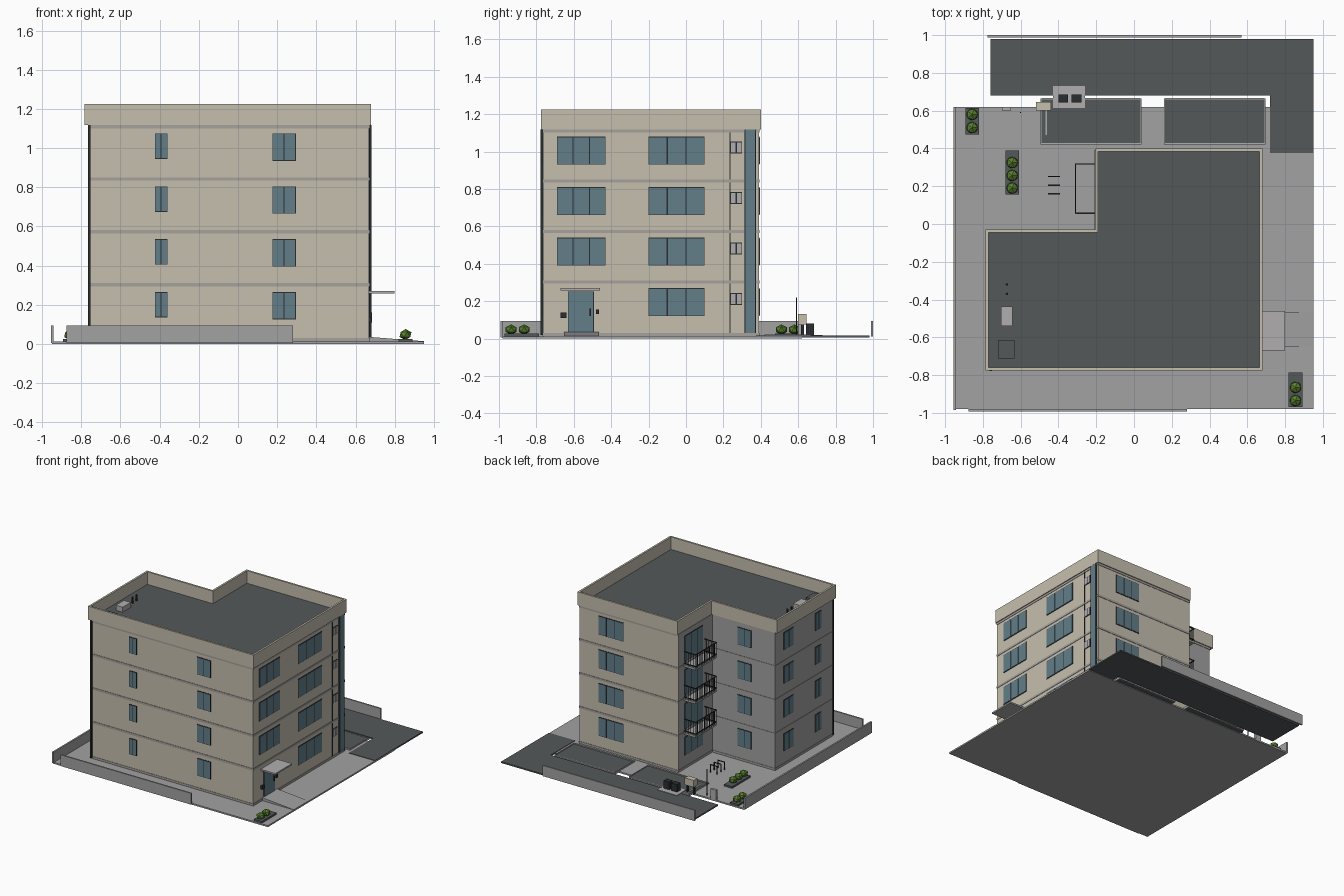
import bpy, bmesh, math
from mathutils import Matrix, Vector

if "Cube" in bpy.data.objects:
    bpy.data.objects.remove(bpy.data.objects["Cube"])


def material(name, r, g, b):
    m = bpy.data.materials.new(name)
    lin = [((c / 255 + 0.055) / 1.055) ** 2.4 for c in (r, g, b)]
    m.diffuse_color = (*lin, 1)
    m.use_nodes = True
    m.node_tree.nodes["Principled BSDF"].inputs["Base Color"].default_value = m.diffuse_color
    return m


BEIGE = material("beige plaster", 198, 191, 175)
GREY = material("concrete grey", 162, 162, 162)
BAND = material("band grey", 166, 161, 156)
ASPHALT = material("asphalt", 84, 88, 90)
GLASS = material("blue glass", 98, 126, 138)
DARK = material("dark metal", 42, 45, 48)
LIGHT = material("light grey", 176, 174, 174)
GREEN = material("leaf green", 88, 128, 46)


def finish(name, bm, mats):
    bmesh.ops.recalc_face_normals(bm, faces=bm.faces)
    me = bpy.data.meshes.new(name)
    bm.to_mesh(me)
    bm.free()
    for m in mats:
        me.materials.append(m)
    ob = bpy.data.objects.new(name, me)
    bpy.context.collection.objects.link(ob)
    return ob


def add_box(bm, x0, x1, y0, y1, z0, z1):
    c = Vector((x0 + x1, y0 + y1, z0 + z1)) / 2
    s = Matrix.Diagonal((abs(x1 - x0), abs(y1 - y0), abs(z1 - z0), 1))
    bmesh.ops.create_cube(bm, size=1, matrix=Matrix.Translation(c) @ s)


def boxes(name, mat, *dims):
    bm = bmesh.new()
    for d in dims:
        add_box(bm, *d)
    return finish(name, bm, [mat])


def l_shape(x0, x1, y0, y1, nx, ny):
    return [(x0, y0), (x1, y0), (x1, y1), (nx, y1), (nx, ny), (x0, ny)]


def prism(name, pts, z0, z1, mats):
    bm = bmesh.new()
    f = bm.faces.new([bm.verts.new((x, y, z0)) for x, y in pts])
    r = bmesh.ops.extrude_face_region(bm, geom=[f])
    top = [v for v in r["geom"] if isinstance(v, bmesh.types.BMVert)]
    bmesh.ops.translate(bm, verts=top, vec=(0, 0, z1 - z0))
    return finish(name, bm, mats)


def ring(name, outer, inner, z0, z1, mat):
    bm = bmesh.new()
    loops = [[bm.verts.new((x, y, z)) for x, y in p]
             for p, z in ((outer, z0), (outer, z1), (inner, z1), (inner, z0))]
    n = len(outer)
    for k in range(4):
        a, b = loops[k], loops[(k + 1) % 4]
        for i in range(n):
            j = (i + 1) % n
            bm.faces.new((a[i], a[j], b[j], b[i]))
    return finish(name, bm, [mat])


# Building shell: rear notch walls and left wall are concrete, the rest plaster
WALL = l_shape(-0.76, 0.67, -0.765, 0.39, -0.205, -0.04)
shell = prism("building_walls", WALL, 0.012, 1.12, [BEIGE, GREY])
for p in shell.data.polygons:
    c, n = p.center, p.normal
    if n.x < -0.5 or (n.y > 0.5 and c.y < 0.1):
        p.material_index = 1

# Parapet, roof and floor bands
ring("parapet", l_shape(-0.785, 0.68, -0.775, 0.40, -0.205, -0.03),
     l_shape(-0.77, 0.665, -0.76, 0.385, -0.19, -0.045), 1.118, 1.225, BEIGE)
prism("roof_deck", l_shape(-0.77, 0.665, -0.76, 0.385, -0.19, -0.045), 1.119, 1.125, [ASPHALT])
for i, z in enumerate((0.022, 0.303, 0.573, 0.843, 1.11)):
    ring(f"floor_band_{i}", l_shape(-0.763, 0.673, -0.768, 0.393, -0.208, -0.037),
         WALL, z - 0.009, z + 0.008, BAND)


# Windows: thin dark frame plate with separate panes
def window(name, axis, at, sign, u0, u1, z0, z1, panes, glass=GLASS):
    def plate(bm, a, b, c, d, depth):
        lo, hi = sorted((at - sign * 0.002, at + sign * depth))
        add_box(bm, *((lo, hi, a, b) if axis == "x" else (a, b, lo, hi)), c, d)
    frame, pane = bmesh.new(), bmesh.new()
    plate(frame, u0, u1, z0, z1, 0.003)
    w = (u1 - u0) / panes
    for i in range(panes):
        plate(pane, u0 + i * w + 0.003, u0 + (i + 1) * w - 0.003, z0 + 0.004, z1 - 0.004, 0.005)
    finish(name + "_frame", frame, [DARK])
    finish(name + "_glass", pane, [glass])


for k in range(4):
    z = 0.27 * k
    window(f"front_narrow_window_{k}", "y", -0.765, -1, -0.425, -0.36, z + 0.135, z + 0.265, 2)
    window(f"front_wide_window_{k}", "y", -0.765, -1, 0.175, 0.295, z + 0.125, z + 0.265, 2)
    window(f"right_wide_window_{k}", "x", 0.67, 1, -0.20, 0.10, z + 0.12, z + 0.27, 3)
    window(f"right_small_window_{k}", "x", 0.67, 1, 0.237, 0.30, z + 0.18, z + 0.243, 2, LIGHT)
    window(f"back_window_{k}", "y", 0.39, 1, 0.28, 0.50, z + 0.12, z + 0.27, 3)
    window(f"notch_window_{k}", "y", -0.04, 1, -0.55, -0.43, z + 0.125, z + 0.265, 2)
    window(f"left_window_a_{k}", "x", -0.76, -1, -0.27, -0.15, z + 0.125, z + 0.265, 2)
    window(f"left_window_b_{k}", "x", -0.76, -1, -0.62, -0.545, z + 0.125, z + 0.265, 2)
    window(f"balcony_window_{k}", "x", -0.205, -1, 0.08, 0.31,
           z + (0.06 if k else 0.12), z + 0.265, 3)
    if k:
        window(f"right_front_window_{k}", "x", 0.67, 1, -0.69, -0.43, z + 0.12, z + 0.27, 3)

# Balconies with railings
for k in range(1, 4):
    z = 0.27 * k + 0.03
    boxes(f"balcony_slab_{k}", GREY, (-0.31, -0.2, 0.055, 0.32, z - 0.01, z + 0.008))
    t = 0.004
    rails = []
    for h in (z + 0.016, z + 0.11):
        rails += [(-0.312, -0.306, 0.055, 0.32, h, h + 0.006),
                  (-0.31, -0.205, 0.054, 0.06, h, h + 0.006),
                  (-0.31, -0.205, 0.315, 0.321, h, h + 0.006)]
    for i in range(13):
        y = 0.056 + i * 0.0215
        rails.append((-0.311, -0.307, y, y + t, z, z + 0.112))
    for i in range(1, 5):
        x = -0.31 + i * 0.022
        for y in (0.055, 0.316):
            rails.append((x, x + t, y, y + t, z, z + 0.112))
    boxes(f"balcony_railing_{k}", DARK, *rails)

# Glazed strip, downpipe and cable
boxes("glazed_strip", GLASS, (0.665, 0.679, 0.318, 0.37, 0.03, 1.118))
boxes("strip_edges", DARK, (0.665, 0.681, 0.314, 0.318, 0.03, 1.118),
      (0.665, 0.681, 0.37, 0.374, 0.03, 1.118))
boxes("downpipe", DARK, (-0.765, -0.752, -0.779, -0.765, 0.02, 1.118))
boxes("wall_cable", DARK, (0.668, 0.673, 0.233, 0.237, 0.03, 1.118))

# Entrance
window("entrance_door", "x", 0.67, 1, -0.632, -0.493, 0.03, 0.252, 1)
boxes("door_handle", DARK, (0.672, 0.684, -0.515, -0.507, 0.12, 0.16))
boxes("canopy", LIGHT, (0.67, 0.80, -0.67, -0.46, 0.258, 0.27))
boxes("entrance_boxes", DARK, (0.67, 0.685, -0.67, -0.64, 0.11, 0.138),
      (0.67, 0.68, -0.482, -0.464, 0.13, 0.155))
ramp = boxes("entrance_ramp", GREY, (0.67, 0.95, -0.652, -0.465, 0.008, 0.036))
for v in ramp.data.vertices:
    if v.co.x > 0.9 and v.co.z > 0.02:
        v.co.z = 0.014

# Ground, road and parking
boxes("ground_slab", GREY, (-0.95, 0.95, -0.98, 0.62, 0.0, 0.012))
prism("road", [(-0.76, 0.68), (0.72, 0.68), (0.72, 0.375), (0.95, 0.375), (0.95, 0.98), (-0.76, 0.98)],
      0.005, 0.016, [ASPHALT])
for i, (a, b) in enumerate(((-0.49, 0.035), (0.165, 0.69))):
    boxes(f"parking_pad_{i}", ASPHALT, (a, b, 0.43, 0.665, 0.005, 0.016))
    boxes(f"parking_kerb_{i}", LIGHT, (a - 0.006, b + 0.006, 0.42, 0.43, 0.005, 0.022),
          (a - 0.006, a, 0.42, 0.665, 0.005, 0.022), (b, b + 0.006, 0.42, 0.665, 0.005, 0.022),
          (a, b, 0.659, 0.667, 0.005, 0.018))

# Boundary walls
boxes("left_boundary_wall", GREY, (-0.955, -0.942, -0.985, 0.62, 0.005, 0.095))
boxes("front_boundary_wall", GREY, (-0.875, 0.28, -0.992, -0.98, 0.005, 0.095))
boxes("back_boundary_wall", GREY, (-0.775, 0.57, 0.988, 1.0, 0.01, 0.095))

# Planters with faceted bushes
for i, (x, y0, y1, ys) in enumerate(((-0.645, 0.155, 0.39, (0.325, 0.257, 0.19)),
                                     (-0.857, 0.475, 0.615, (0.58, 0.51)),
                                     (0.855, -0.97, -0.785, (-0.865, -0.935)))):
    boxes(f"planter_{i}", ASPHALT, (x - 0.036, x + 0.036, y0, y1, 0.01, 0.026))
    bm = bmesh.new()
    for y in ys:
        bmesh.ops.create_icosphere(bm, subdivisions=1, radius=1, matrix=Matrix.Translation(
            (x, y, 0.048)) @ Matrix.Diagonal((0.034, 0.034, 0.028, 1)))
    finish(f"bushes_{i}", bm, [GREEN])

# Bin area, cabinet, sign and post
boxes("bin_pad", LIGHT, (-0.43, -0.26, 0.615, 0.73, 0.008, 0.02))
boxes("bins", DARK, *[(x - 0.026, x + 0.026, 0.642, 0.685, 0.02, 0.08) for x in (-0.375, -0.305)])
boxes("cabinet", BEIGE, (-0.52, -0.44, 0.60, 0.645, 0.075, 0.13))
boxes("cabinet_legs", DARK, (-0.515, -0.505, 0.615, 0.63, 0.01, 0.076),
      (-0.455, -0.445, 0.615, 0.63, 0.01, 0.076))
boxes("notice_box", LIGHT, (-0.70, -0.65, 0.60, 0.62, 0.012, 0.09))
boxes("post", DARK, (-0.603, -0.597, 0.587, 0.593, 0.01, 0.22))
boxes("bay_marker", LIGHT, (-0.468, -0.46, 0.47, 0.62, 0.012, 0.02))

# Bicycle hoops
boxes("bicycle_hoops", DARK, *[d for y in (0.16, 0.205, 0.252) for d in (
    (-0.455, -0.449, y - 0.003, y + 0.003, 0.01, 0.075),
    (-0.397, -0.391, y - 0.003, y + 0.003, 0.01, 0.075),
    (-0.455, -0.391, y - 0.003, y + 0.003, 0.071, 0.077))])

# Roof equipment
boxes("roof_unit", LIGHT, (-0.703, -0.642, -0.54, -0.437, 1.124, 1.165))
boxes("roof_hatch", ASPHALT, (-0.72, -0.632, -0.712, -0.614, 1.124, 1.145))
bm = bmesh.new()
for y in (-0.32, -0.37):
    bmesh.ops.create_cone(bm, cap_ends=True, segments=8, radius1=0.007, radius2=0.007, depth=0.05,
                          matrix=Matrix.Translation((-0.673, y, 1.149)))
finish("roof_vents", bm, [DARK])
